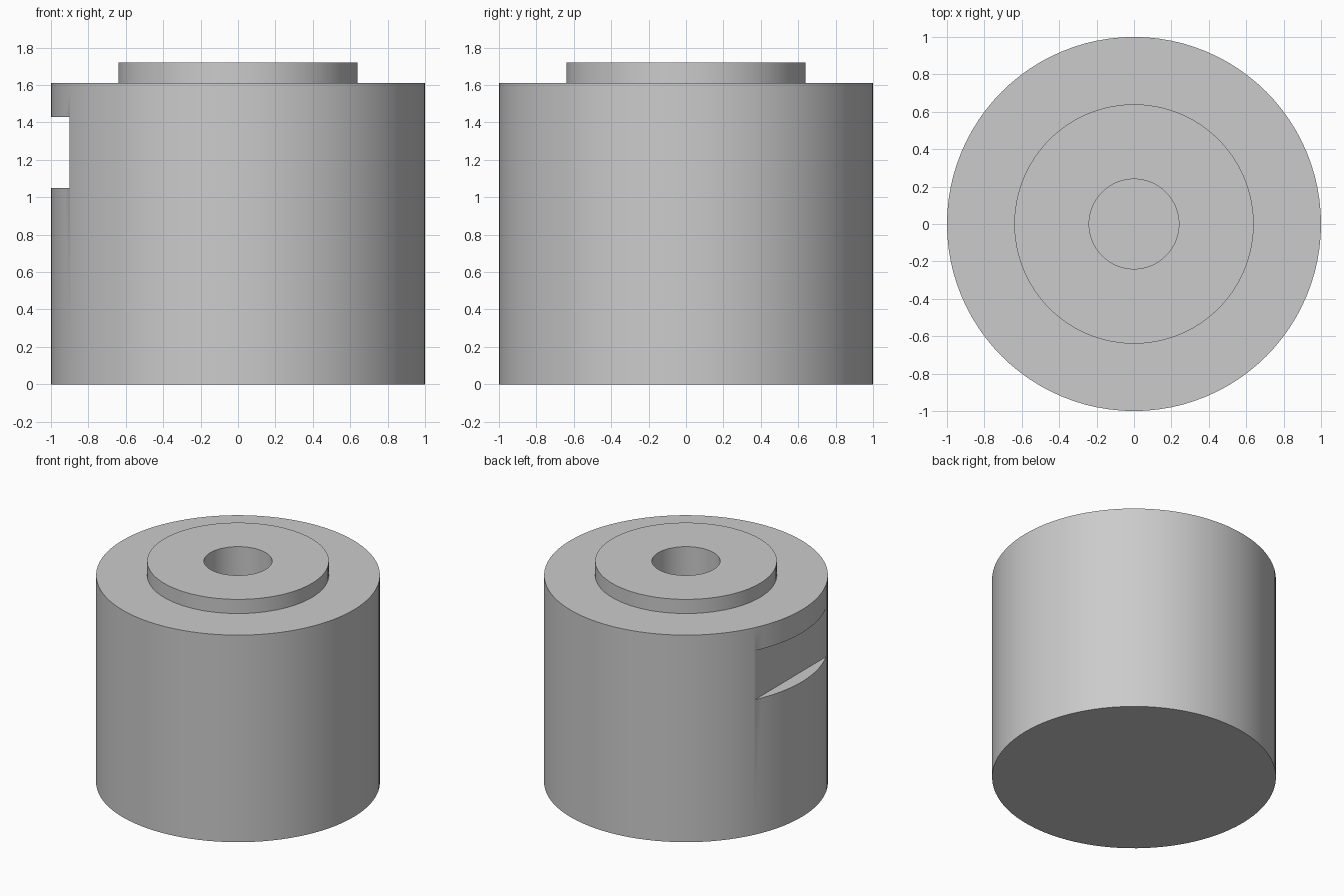
import bpy
import bmesh
from math import radians
from mathutils import Vector, Matrix

old = bpy.data.objects.get("Cube")
if old:
    bpy.data.objects.remove(old, do_unlink=True)

SEGMENTS = 96

# Single plain grey
grey = bpy.data.materials.new("grey_metal")
grey.use_nodes = True
colour = (0.6, 0.6, 0.6, 1)
grey.diffuse_color = colour
grey.node_tree.nodes["Principled BSDF"].inputs["Base Color"].default_value = colour


def link_mesh(name, bm):
    bmesh.ops.recalc_face_normals(bm, faces=bm.faces)
    mesh = bpy.data.meshes.new(name)
    bm.to_mesh(mesh)
    bm.free()
    mesh.materials.append(grey)
    obj = bpy.data.objects.new(name, mesh)
    bpy.context.collection.objects.link(obj)
    return obj


def lathe(name, profile):
    """Turn (radius, z) rings into a solid with flat end caps."""
    bm = bmesh.new()
    verts = [bm.verts.new((r, 0, z)) for r, z in profile]
    edges = [bm.edges.new(pair) for pair in zip(verts, verts[1:])]
    bmesh.ops.spin(bm, geom=verts + edges, cent=(0, 0, 0), axis=(0, 0, 1),
                   angle=radians(360), steps=SEGMENTS)
    bmesh.ops.remove_doubles(bm, verts=bm.verts, dist=0.0001)
    bmesh.ops.holes_fill(bm, edges=[e for e in bm.edges if e.is_boundary])
    return link_mesh(name, bm)


# Cylinder with a raised collar and a blind bore in the top
body = lathe("cylinder_body", [(1, 0), (1, 1.61), (0.64, 1.61), (0.64, 1.72),
                               (0.24, 1.72), (0.24, 0.8)])

# Flat notch in the -x side
bm = bmesh.new()
bmesh.ops.create_cube(bm, size=1, matrix=Matrix.Translation(
    Vector((-1.1, 0, 1.24))) @ Matrix.Diagonal((0.4, 2, 0.38, 1)))
cutter = link_mesh("notch_cutter", bm)
cutter.hide_render = True
cutter.hide_set(True)

cut = body.modifiers.new("notch", 'BOOLEAN')
cut.operation = 'DIFFERENCE'
cut.solver = 'EXACT'
cut.object = cutter

# Apply the cut, drop the cutter and smooth the round walls
bpy.ops.object.select_all(action='DESELECT')
body.select_set(True)
bpy.context.view_layer.objects.active = body
bpy.ops.object.modifier_apply(modifier=cut.name)
bpy.data.objects.remove(cutter, do_unlink=True)
bpy.ops.object.shade_smooth_by_angle(angle=radians(30))
